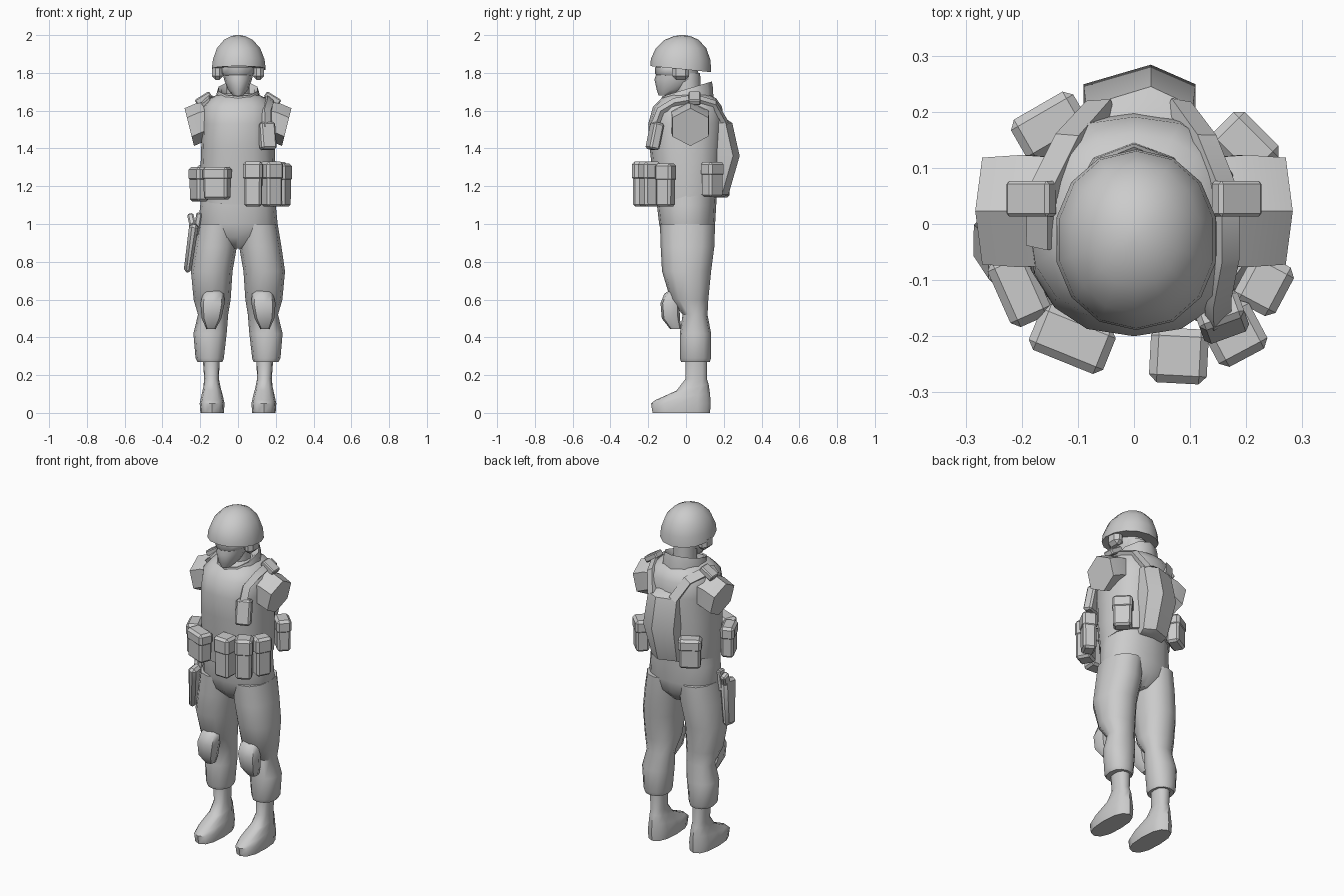
import bpy, bmesh, math
from mathutils import Vector, Matrix

grey = bpy.data.materials.new("plain_grey")
grey.diffuse_color = (0.6, 0.6, 0.6, 1)


def finish(name, bm, angle=45):
    bmesh.ops.recalc_face_normals(bm, faces=bm.faces[:])
    me = bpy.data.meshes.new(name)
    bm.to_mesh(me)
    bm.free()
    me.materials.append(grey)
    ob = bpy.data.objects.new(name, me)
    bpy.context.collection.objects.link(ob)
    bpy.ops.object.select_all(action='DESELECT')
    ob.select_set(True)
    bpy.context.view_layer.objects.active = ob
    bpy.ops.object.shade_smooth_by_angle(angle=math.radians(angle))
    return ob


def skin(name, rings, angle=45):
    """Bridge rings holding equal numbers of points and cap both ends."""
    bm = bmesh.new()
    vs = [[bm.verts.new(p) for p in r] for r in rings]
    n = len(vs[0])
    for a, b in zip(vs, vs[1:]):
        for i in range(n):
            j = (i + 1) % n
            bm.faces.new((a[i], a[j], b[j], b[i]))
    bm.faces.new(vs[0])
    bm.faces.new(vs[-1])
    return finish(name, bm, angle)


def loft(name, rings, n=12, power=2.0, angle=45):
    """Rings: cx, cy, z, rx, ry and optional slope of the ring along y."""
    out = []
    for cx, cy, z, rx, ry, *tilt in rings:
        slope = tilt[0] if tilt else 0
        ring = []
        for i in range(n):
            a = 2 * math.pi * i / n + math.pi / 2
            c, s = math.cos(a), math.sin(a)
            x = math.copysign(abs(c) ** (2 / power), c) * rx
            y = math.copysign(abs(s) ** (2 / power), s) * ry
            ring.append((cx + x, cy + y, z + slope * y))
        out.append(ring)
    return skin(name, out, angle)


def box(name, loc, size, rz=0, rx=0, ry=0, bevel=0.012, taper=1.0):
    bm = bmesh.new()
    bmesh.ops.create_cube(bm, size=1)
    for v in bm.verts:
        if v.co.z < 0:
            v.co.x *= taper
            v.co.y *= taper
    bmesh.ops.scale(bm, vec=size, verts=bm.verts[:])
    if bevel:
        bmesh.ops.bevel(bm, geom=bm.edges[:], offset=bevel, segments=1, affect='EDGES')
    m = (Matrix.Translation(loc) @ Matrix.Rotation(math.radians(rz), 4, 'Z')
         @ Matrix.Rotation(math.radians(ry), 4, 'Y') @ Matrix.Rotation(math.radians(rx), 4, 'X'))
    bmesh.ops.transform(bm, matrix=m, verts=bm.verts[:])
    return finish(name, bm, 35)


def strap(name, pts, width, thick):
    pts = [Vector(p) for p in pts]
    rings = []
    for i, p in enumerate(pts):
        t = (pts[min(i + 1, len(pts) - 1)] - pts[max(i - 1, 0)]).normalized()
        out = p - Vector((0, 0, 1.45))
        out = (out - t * out.dot(t)).normalized()
        side = t.cross(out) * width / 2
        out = out * thick / 2
        rings.append([p + side + out, p - side + out, p - side - out, p + side - out])
    return skin(name, rings, 35)


# Legs, boots and knee pads
for s, side in ((-1, "left"), (1, "right")):
    loft(side + "_trouser_leg", [
        (s * .148, .05, .27, .066, .076), (s * .15, .05, .29, .075, .083),
        (s * .148, .05, .42, .088, .083), (s * .132, .048, .52, .080, .066),
        (s * .137, .018, .60, .098, .100), (s * .139, .003, .75, .110, .130),
        (s * .118, .008, .88, .112, .142), (s * .105, .008, 1.0, .105, .146)], 12, 2.2)
    loft(side + "_boot", [
        (s * .137, -.025, 0, .062, .152), (s * .137, -.027, .05, .066, .158),
        (s * .137, -.018, .085, .058, .145, .12), (s * .138, .035, .135, .046, .085, .2),
        (s * .14, .054, .18, .039, .057), (s * .142, .054, .31, .046, .058)], 12, 2.4)
    loft(side + "_knee_pad", [
        (s * .143, -.055, .445, .025, .03), (s * .14, -.08, .50, .052, .048),
        (s * .135, -.085, .58, .064, .05), (s * .13, -.07, .63, .056, .045),
        (s * .13, -.055, .65, .04, .03)], 8, 2.6)

# Hips and vest
loft("hips", [(0, .01, .87, .05, .08), (0, .008, .93, .185, .135), (0, .006, 1.0, .21, .148),
              (0, .003, 1.1, .2, .157), (0, .005, 1.2, .19, .16)], 16, 2.2)
loft("vest", [(0, .007, 1.14, .195, .168, .22), (0, .005, 1.25, .2, .18), (0, 0, 1.4, .195, .192),
              (0, 0, 1.53, .19, .2), (0, .008, 1.62, .188, .183), (0, .015, 1.665, .15, .145),
              (0, .015, 1.69, .1, .1)], 16, 2.35)

# Short sleeves with tilted hexagonal ends
for s, side in ((-1, "left"), (1, "right")):
    rings = []
    for x, cz, r, lean in ((.13, 1.555, .1, 0), (.195, 1.54, .105, .12), (.258, 1.513, .1, .25)):
        ring = []
        for i in range(6):
            a = math.pi / 3 * i + math.pi / 2
            dz = r * math.sin(a)
            ring.append((s * (x + lean * dz), .023 + r * 1.1 * math.cos(a), cz + dz))
        rings.append(ring)
    skin(side + "_sleeve", rings, 30)
    box(side + "_shoulder_buckle", (s * .183, .045, 1.665), (.09, .064, .035), ry=s * 32, bevel=.006)

# Shoulder straps, running on to the chest on one side
strap("right_strap", [(.08, .21, 1.53), (.125, .15, 1.635), (.165, .05, 1.665), (.165, -.06, 1.645),
                      (.15, -.135, 1.6), (.15, -.17, 1.51)], .04, .025)
strap("left_strap", [(-.06, .21, 1.53), (-.115, .15, 1.635), (-.165, .05, 1.665),
                     (-.165, -.04, 1.64)], .05, .025)

# Collar, neck and head
loft("collar", [(0, .005, 1.64, .125, .14, .2), (0, .005, 1.685, .118, .138, .25),
                (0, .005, 1.715, .108, .132, .3), (0, .005, 1.705, .09, .11, .3),
                (0, .005, 1.67, .07, .08, .2)], 10)
loft("neck", [(0, .01, 1.62, .065, .07), (0, .005, 1.8, .065, .07)], 10)
loft("head", [(0, -.105, 1.68, .025, .04), (0, -.08, 1.71, .053, .075),
              (0, -.05, 1.765, .074, .117), (0, -.045, 1.80, .08, .11),
              (0, -.045, 1.88, .085, .105)], 12)
loft("goggles", [(0, -.05, 1.785, .076, .104), (0, -.055, 1.795, .085, .108),
                 (0, -.055, 1.828, .087, .11), (0, -.05, 1.84, .08, .1)], 12)
loft("helmet", [(.004, -.028, 1.822, .135, .152, -.1), (.004, -.028, 1.82, .146, .161, -.1),
                (.004, -.028, 1.87, .14, .158, -.03), (.003, -.026, 1.93, .118, .134),
                (.002, -.023, 1.975, .078, .09), (.001, -.02, 1.994, .04, .045),
                (0, -.02, 2.0, .012, .014)], 14, 2.1, 50)
for s, side in ((-1, "left"), (1, "right")):
    box(side + "_ear_cup", (s * .108, -.028, 1.805), (.06, .09, .085), bevel=.02)

# Backpack with a central ridge
skin("backpack", [[(.01 - w, .13, z), (.01 - w, y - .035, z), (.03, y, z), (.01 + w, y - .035, z),
                   (.01 + w, .13, z)]
                  for z, y, w in ((1.14, .19, .075), (1.155, .225, .082), (1.36, .284, .1),
                                  (1.535, .245, .095), (1.565, .2, .07))], 35)

# Belt pouches with flaps: x, y, z centre, width, depth, height, turn
pouches = [
    ("left_front_pouch", -.11, -.205, 1.215, .135, .08, .17, -22),
    ("left_side_pouch", -.205, -.115, 1.21, .12, .07, .18, -66),
    ("centre_magazine_pouch", .08, -.235, 1.21, .095, .09, .235, -3),
    ("right_magazine_pouch", .178, -.195, 1.21, .09, .09, .235, 28),
    ("right_side_pouch", .232, -.108, 1.205, .09, .075, .225, 62),
    ("right_rear_pouch", .198, .14, 1.235, .105, .075, .185, 135),
    ("left_rear_pouch", -.15, .175, 1.225, .12, .075, .17, 210),
]
for name, x, y, z, w, d, h, turn in pouches:
    box(name, (x, y, z), (w, d, h), turn, taper=.97)
    box(name + "_flap", (x, y, z + h * .3), (w + .008, d + .008, h * .42), turn, bevel=.014)

# Chest radio
box("chest_radio", (.155, -.165, 1.465), (.085, .055, .145), 20, rx=-12, bevel=.01)

# Thigh holster with pistol grip and hanger
box("holster", (-.25, -.045, .875), (.05, .105, .26), ry=8, rx=8, bevel=.015, taper=.8)
box("pistol_grip", (-.245, -.02, 1.015), (.034, .05, .075), ry=-12, rx=-25, bevel=.008)
box("holster_hanger", (-.215, -.03, 1.0), (.03, .05, .12), ry=10, bevel=.006)
